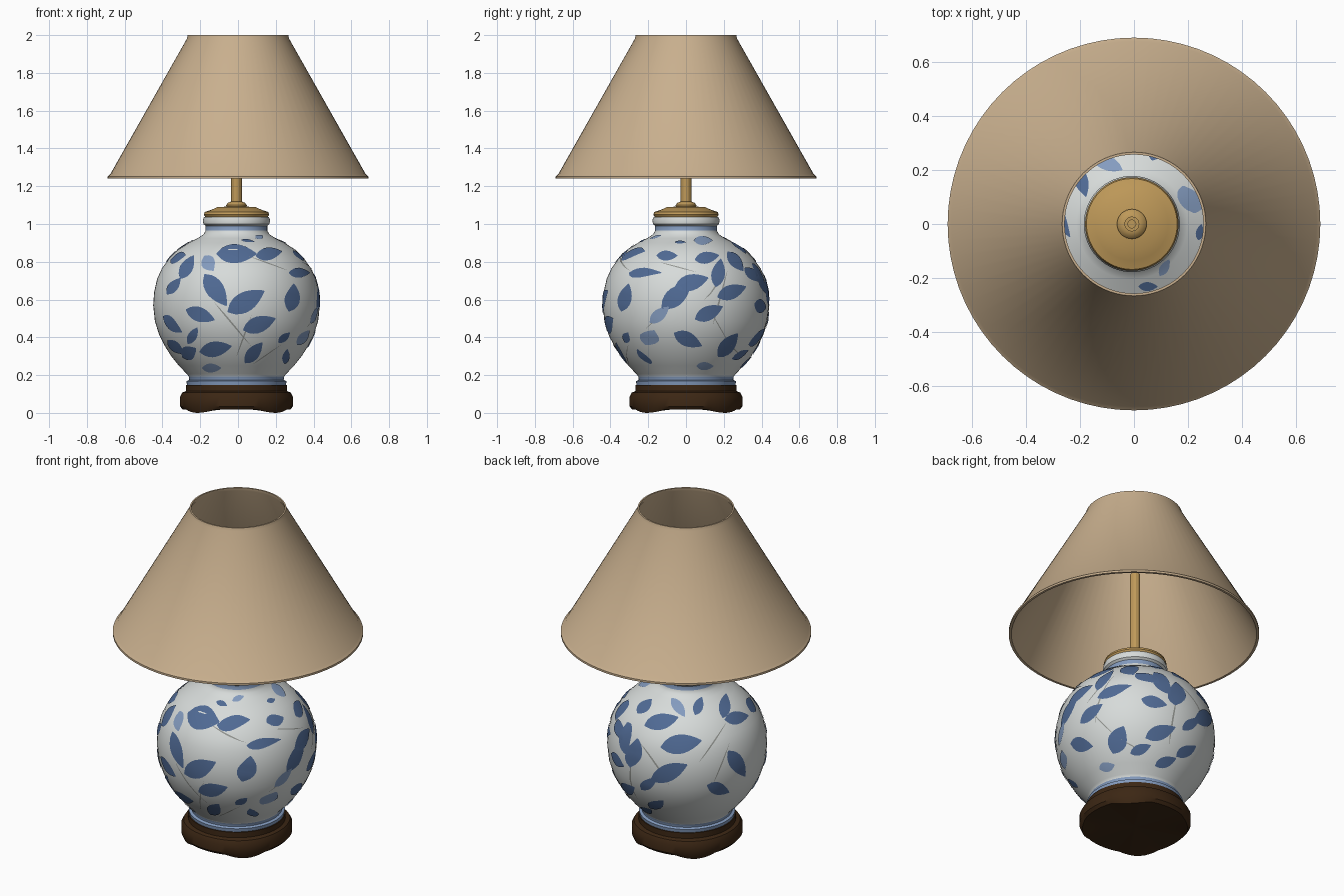
import bpy, bmesh, math
from mathutils import Vector
from mathutils.bvhtree import BVHTree

cube = bpy.data.objects.get("Cube")
if cube:
    bpy.data.objects.remove(cube, do_unlink=True)


def material(name, r, g, b):
    mat = bpy.data.materials.new(name)
    mat.use_nodes = True
    mat.diffuse_color = (r, g, b, 1)
    bsdf = mat.node_tree.nodes["Principled BSDF"]
    bsdf.inputs["Base Color"].default_value = (r, g, b, 1)
    bsdf.inputs["Roughness"].default_value = 0.6
    return mat


LINEN = material("linen", 0.58, 0.43, 0.27)
BRASS = material("brass", 0.52, 0.32, 0.1)
PORCELAIN = material("porcelain", 0.68, 0.71, 0.7)
PALE_BLUE = material("pale blue glaze", 0.23, 0.33, 0.52)
BLUE = material("blue glaze", 0.08, 0.145, 0.3)
TWIG = material("twig grey", 0.3, 0.31, 0.29)
WOOD = material("dark wood", 0.045, 0.02, 0.007)

AXIS = -0.008  # the stand, vase and stem share this x


def finish(name, bm, mats, angle=40):
    mesh = bpy.data.meshes.new(name)
    bm.to_mesh(mesh)
    bm.free()
    obj = bpy.data.objects.new(name, mesh)
    bpy.context.collection.objects.link(obj)
    for mat in mats:
        mesh.materials.append(mat)
    bpy.ops.object.select_all(action="DESELECT")
    obj.select_set(True)
    bpy.context.view_layer.objects.active = obj
    bpy.ops.object.shade_smooth_by_angle(angle=math.radians(angle))
    return obj


def lathe(profile, x=AXIS, sides=64):
    """Turn a (radius, height) profile around a vertical axis."""
    bm = bmesh.new()
    rings = []
    for r, z in profile:
        if r == 0:
            rings.append([bm.verts.new((x, 0, z))] * sides)
            continue
        turns = [2 * math.pi * i / sides for i in range(sides)]
        rings.append([bm.verts.new((x + r * math.cos(t), r * math.sin(t), z)) for t in turns])
    for low, high in zip(rings, rings[1:]):
        for i in range(sides):
            j = (i + 1) % sides
            corners = list(dict.fromkeys((low[i], low[j], high[j], high[i])))
            bm.faces.new(corners)
    bmesh.ops.remove_doubles(bm, verts=bm.verts, dist=1e-5)
    bmesh.ops.recalc_face_normals(bm, faces=bm.faces)
    return bm


# Wooden stand with four soft feet at the diagonals
bm = lathe([(0, 0.018), (0.2, 0.018), (0.288, 0.018), (0.303, 0.035), (0.303, 0.085),
            (0.29, 0.108), (0.268, 0.115), (0.268, 0.148), (0, 0.148)])
for v in bm.verts:
    rx = v.co.x - AXIS
    if math.hypot(rx, v.co.y) > 0.25 and v.co.z < 0.11:
        wave = math.cos(4 * math.atan2(v.co.y, rx))
        v.co.x = AXIS + rx * (1 - 0.012 * wave)
        v.co.y *= 1 - 0.012 * wave
        if v.co.z < 0.03:
            v.co.z -= 0.018 * max(0, -wave)
finish("wooden_stand", bm, [WOOD])

# Round porcelain vase; glaze bands follow the height
bm = lathe([(0, 0.148), (0.262, 0.148), (0.265, 0.168), (0.25, 0.174), (0.252, 0.192),
            (0.262, 0.205), (0.305, 0.25), (0.345, 0.3), (0.38, 0.355), (0.41, 0.415),
            (0.432, 0.485), (0.441, 0.57), (0.436, 0.64), (0.42, 0.71), (0.395, 0.765),
            (0.355, 0.82), (0.31, 0.865), (0.255, 0.9), (0.205, 0.925), (0.175, 0.945),
            (0.163, 0.965), (0.163, 0.99), (0.175, 1.0), (0.178, 1.02), (0.172, 1.037),
            (0, 1.037)])
for f in bm.faces:
    z = f.calc_center_median().z
    f.material_index = 1 if z < 0.192 or 0.955 < z < 0.995 else 0
surface = BVHTree.FromBMesh(bm)
finish("vase", bm, [PORCELAIN, PALE_BLUE])

# Brass cap, collar and hollow-ended stem
finish("brass_cap", lathe([(0, 1.036), (0.165, 1.036), (0.173, 1.05), (0.168, 1.064),
                           (0.135, 1.074), (0.1, 1.09), (0, 1.094)]), [BRASS])
finish("stem_collar", lathe([(0, 1.088), (0.053, 1.088), (0.055, 1.1), (0.045, 1.112),
                             (0.03, 1.118), (0, 1.118)], sides=32), [BRASS])
finish("lamp_stem", lathe([(0, 1.11), (0.028, 1.11), (0.028, 1.62), (0.015, 1.62),
                           (0.015, 1.58), (0, 1.58)], sides=12), [BRASS], 20)

# Thin conical shade with a rolled lower rim and a narrow upper hem
finish("lamp_shade", lathe([(0.676, 1.24), (0.69, 1.24), (0.69, 1.252), (0.676, 1.264),
                            (0.27, 1.982), (0.266, 2), (0.257, 2), (0.259, 1.982),
                            (0.664, 1.262), (0.676, 1.24)], x=0, sides=72), [LINEN], 25)


# Painted foliage: flat leaf shapes laid onto the vase from a chosen direction
def lay_leaf(bm, azimuth, tilt, spot, half_width, lift, mat_index, taken):
    a, e = math.radians(azimuth), math.radians(tilt)
    toward = Vector((math.cos(e) * math.cos(a), math.cos(e) * math.sin(a), math.sin(e)))
    right = Vector((-math.sin(a), math.cos(a), 0))
    up = toward.cross(right)
    heart = Vector((AXIS, 0, 0.57))
    u, v, turn, length = spot
    length /= 100
    mid = heart + right * u / 100 + up * v / 100
    along = right * math.cos(math.radians(turn)) + up * math.sin(math.radians(turn))
    across = toward.cross(along)

    def drop(point):
        hit, normal, _, _ = surface.ray_cast(point + toward * 3, -toward)
        if hit is None or normal.dot(toward) < 0.2 or not 0.2 < hit.z < 0.955:
            return None
        return hit + normal * lift

    centre = drop(mid)
    if centre is None or any((centre - c).length < 0.085 for c in taken):
        return
    steps = 8
    rows = []
    for i in range(steps + 1):
        t = i / steps
        w = half_width * length * max(0.03, math.sin(math.pi * t ** 0.85)) ** 0.8
        line = mid + along * length * (t - 0.5)
        rows.append([drop(line + across * w * s) for s in (-1, 0, 1)])
    if any(p is None for row in rows for p in row):
        return
    if half_width > 0.1:
        taken.append(centre)
    grid = [[bm.verts.new(p) for p in row] for row in rows]
    for r0, r1 in zip(grid, grid[1:]):
        for k in range(2):
            face = bm.faces.new((r0[k], r1[k], r1[k + 1], r0[k + 1]))
            face.material_index = mat_index


leaves, twigs, taken = bmesh.new(), bmesh.new(), []


def scatter(azimuth, tilt, spots):
    """Each spot: sideways, upward, turn in degrees, length (hundredths)."""
    for n, spot in enumerate(spots):
        lay_leaf(leaves, azimuth, tilt, spot, 0.24, 0.004, 1 if n % 6 == 5 else 0, taken)


def vines(azimuth, tilt, spots):
    for spot in spots:
        lay_leaf(twigs, azimuth, tilt, spot, 0.014, 0.0025, 0, [])


# front
scatter(-90, 0, [
    (0, 27, 0, 21), (17, 27, 10, 14), (-17, 34, 20, 11), (-26, 20, 60, 14), (-11, 8, -55, 20),
    (21, 36, -10, 8), (5, 2, 30, 22), (-19, -5, -20, 16), (12, -10, 20, 18), (-11, -23, 10, 17),
    (9, -25, 50, 14), (-13, -33, 0, 10), (-23, -16, 60, 10), (-32, -22, -40, 11), (-33, 10, 50, 11),
    (-38, -8, 80, 15), (33, 17, 0, 11), (35, -17, 50, 10), (26, -27, 80, 8), (25, -17, 40, 8)])
vines(-90, 0, [(-2, -10, -50, 30), (4, -16, 70, 24), (17, 22, -20, 22), (16, -26, 35, 18)])
# right-hand side
scatter(0, 0, [
    (-26, 16, 40, 10), (-10, 26, 0, 11), (11, 25, 10, 13), (26, 23, -50, 13), (17, 17, 80, 15),
    (9, 34, 0, 10), (3, 12, 15, 18), (-5, 5, 40, 20), (24, 7, 20, 16), (12, -4, 25, 16),
    (1, -18, -25, 16), (-14, -5, 40, 13), (22, -21, 50, 16), (-20, -22, -20, 13), (-32, 4, 75, 15),
    (35, 16, -40, 11), (-34, -20, 60, 10), (10, -32, 0, 9)])
vines(0, 0, [(-12, -4, 42, 26), (18, 4, 75, 30), (18, -12, -60, 18), (-4, 20, -15, 20)])
# rear, seen from either corner
scatter(135, 25, [
    (-19, 13, 10, 18), (2, 20, 60, 11), (17, 19, 70, 14), (23, 12, 5, 15), (-10, 0, 5, 22),
    (-9, 20, -65, 12), (-17, -15, 20, 20), (-34, -3, 75, 16), (21, -13, -55, 18), (10, -26, -20, 14),
    (28, -27, 40, 16), (15, 31, 0, 11), (38, -5, 25, 16), (-26, 22, 40, 11), (-26, -27, 20, 12),
    (32, 23, 40, 10)])
vines(135, 25, [(8, 0, 50, 28), (12, -12, 65, 24), (-24, -10, -60, 28)])
scatter(45, -25, [
    (-29, 29, 45, 13), (-9, 29, 0, 12), (18, 28, -55, 16), (29, 19, 30, 14), (14, 17, -15, 14),
    (-33, 17, 25, 13), (17, 0, 20, 17), (33, 5, 40, 11), (-11, -1, -20, 16), (6, -9, 20, 12),
    (30, -10, 30, 12), (-25, -3, 0, 10), (19, -16, 20, 12)])
vines(45, -25, [(24, 8, 80, 30), (-17, 26, 50, 20), (0, -6, -30, 20)])
# remaining corner and shoulder
scatter(225, 0, [(0, 12, 30, 16), (-6, -10, -30, 16), (10, -2, 60, 15), (0, -25, 20, 14),
                 (-10, 25, 10, 13), (14, 22, -40, 12)])
scatter(-90, 90, [(-2, 24, 80, 6), (-10, 18, 60, 7), (18, 13, 40, 9), (-16, -13, 50, 10),
                  (6, -23, 0, 7), (12, -16, 60, 7), (-24, 6, 80, 5), (25, -3, 80, 6)])

finish("painted_leaves", leaves, [BLUE, PALE_BLUE])
finish("painted_twigs", twigs, [TWIG])
